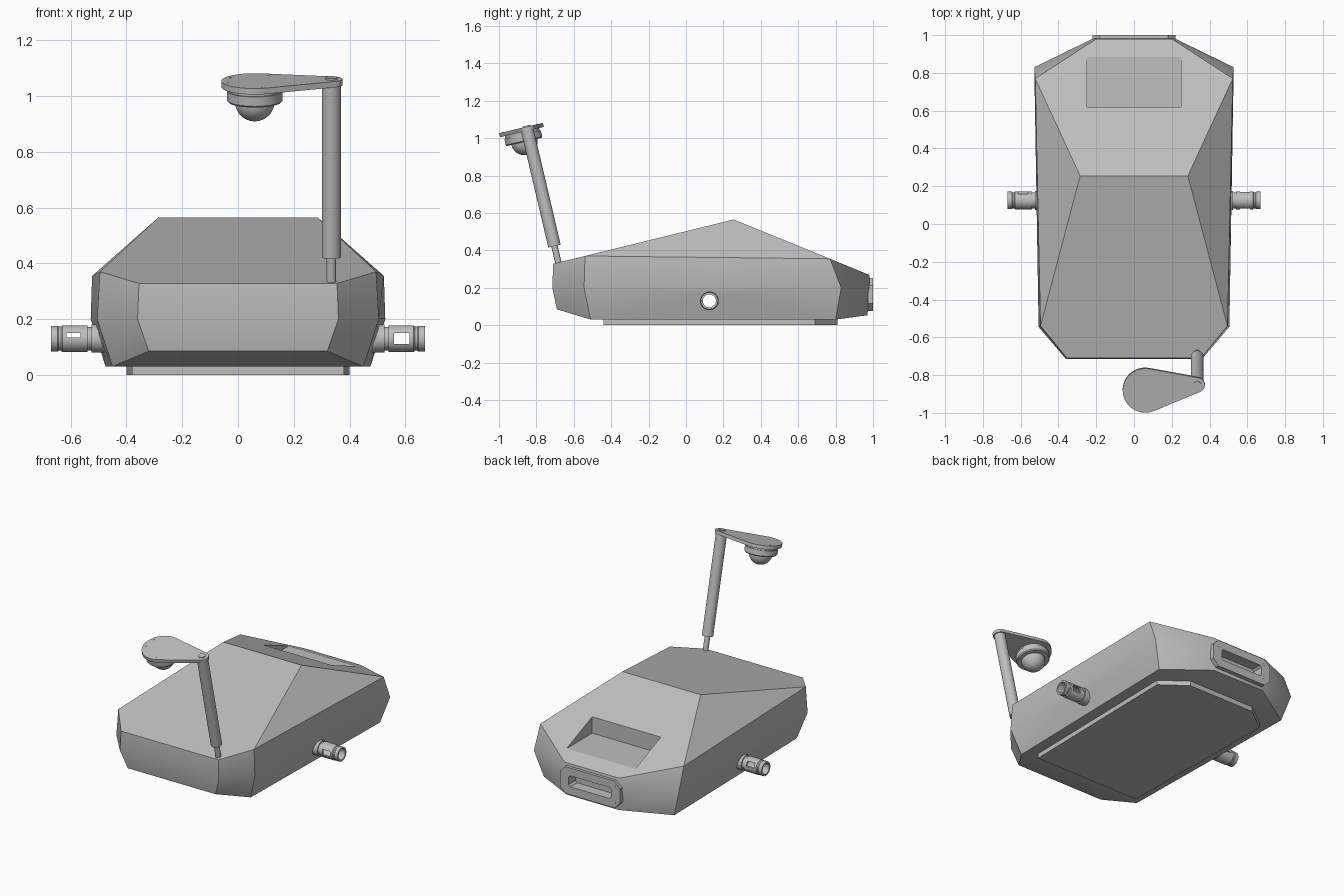
import bpy, bmesh, math
from mathutils import Matrix, Vector

if "Cube" in bpy.data.objects:
    bpy.data.objects.remove(bpy.data.objects["Cube"])

grey = bpy.data.materials.new("mid_grey")
grey.diffuse_color = (0.52, 0.52, 0.52, 1)
grey.use_nodes = True
grey.node_tree.nodes["Principled BSDF"].inputs["Base Color"].default_value = grey.diffuse_color


def finish(name, bm, matrix=Matrix(), angle=30):
    bmesh.ops.remove_doubles(bm, verts=bm.verts, dist=1e-5)
    bmesh.ops.transform(bm, matrix=matrix, verts=bm.verts)
    bmesh.ops.recalc_face_normals(bm, faces=bm.faces)
    mesh = bpy.data.meshes.new(name)
    bm.to_mesh(mesh)
    bm.free()
    mesh.materials.append(grey)
    obj = bpy.data.objects.new(name, mesh)
    bpy.context.collection.objects.link(obj)
    smooth(obj, angle)
    return obj


def smooth(obj, angle=30):
    bpy.ops.object.select_all(action='DESELECT')
    obj.select_set(True)
    bpy.context.view_layer.objects.active = obj
    bpy.ops.object.shade_smooth_by_angle(angle=math.radians(angle))


def prism(name, pts, z0, z1, matrix=Matrix()):
    """Outline in local xy, extruded from z0 to z1."""
    bm = bmesh.new()
    lo = [bm.verts.new((x, y, z0)) for x, y in pts]
    hi = [bm.verts.new((x, y, z1)) for x, y in pts]
    bm.faces.new(lo)
    bm.faces.new(hi)
    for i in range(len(pts)):
        j = (i + 1) % len(pts)
        bm.faces.new((lo[i], lo[j], hi[j], hi[i]))
    return finish(name, bm, matrix)


def box(name, x, y, z):
    return prism(name, [(x[0], y[0]), (x[1], y[0]), (x[1], y[1]), (x[0], y[1])], *z)


def lathe(name, profile, matrix=Matrix(), closed=False, steps=40):
    """Profile of (radius, height) turned about local z."""
    bm = bmesh.new()
    vs = [bm.verts.new((r, 0, z)) for r, z in profile]
    es = [bm.edges.new(p) for p in zip(vs, vs[1:])]
    if closed:
        es.append(bm.edges.new((vs[-1], vs[0])))
    bmesh.ops.spin(bm, geom=vs + es, axis=(0, 0, 1), cent=(0, 0, 0),
                   angle=2 * math.pi, steps=steps, use_merge=True)
    return finish(name, bm, matrix)


def cut(obj, *cutters):
    """Subtract the cutters and bake the result."""
    for c in cutters:
        m = obj.modifiers.new("cut", 'BOOLEAN')
        m.operation, m.solver, m.object = 'DIFFERENCE', 'EXACT', c
    bpy.context.view_layer.update()
    baked = bpy.data.meshes.new_from_object(
        obj.evaluated_get(bpy.context.evaluated_depsgraph_get()))
    obj.modifiers.clear()
    obj.data = baked
    smooth(obj)


def remove(*objs):
    for o in objs:
        bpy.data.objects.remove(o)


# Faceted hull: three octagonal rings and a ridge
# (each ring: front, front corner, back corner, back on the right half)
rings = [
    [(.32, -.69, .085), (.45, -.51, .03), (.475, .80, .03), (.19, .97, .053)],
    [(.36, -.715, .2), (.505, -.545, .2), (.528, .83, .2), (.21, .985, .2)],
    [(.355, -.71, .328), (.495, -.54, .37), (.523, .77, .355), (.20, .98, .269)],
]
bm = bmesh.new()
loops = []
for half in rings:
    full = half + [(-x, y, z) for x, y, z in reversed(half)]
    loops.append([bm.verts.new(p) for p in full])
for a, b in zip(loops, loops[1:]):
    for i in range(8):
        j = (i + 1) % 8
        bm.faces.new((a[i], a[j], b[j], b[i]))
ridge_r, ridge_l = [bm.verts.new((s * .285, .255, .565)) for s in (1, -1)]
b, t = loops[0], loops[2]
for f in ((b[0], b[1], b[6], b[7]), (b[1], b[2], b[5], b[6]), (b[2], b[3], b[4], b[5]),
          (ridge_l, ridge_r, t[1], t[0], t[7], t[6]),
          (ridge_r, ridge_l, t[5], t[4], t[3], t[2]),
          (ridge_r, t[1], t[2]), (ridge_l, t[5], t[6])):
    bm.faces.new(f)
hull = finish("hull", bm)

# Rear handle plate
to_back = Matrix.Rotation(math.pi / 2, 4, 'X')


def chamfered(w, z0, z1, c):
    return [(-w + c, z0), (w - c, z0), (w, z0 + c), (w, z1 - c),
            (w - c, z1), (-w + c, z1), (-w, z1 - c), (-w, z0 + c)]


plate = prism("rear_plate", chamfered(.22, .075, .252, .04), -1.0, -.972, to_back)

# Openings: rear recess, rear slot, through bore
recess = box("recess_cutter", (-.25, .25), (.62, .95), (.308, .6))
slot = prism("slot_cutter", chamfered(.155, .128, .2, .012), -1.1, -.93, to_back)
bore = lathe("bore_cutter", [(0, -.7), (.036, -.7), (.036, .7), (0, .7)],
             Matrix.Translation((0, .125, .13)) @ Matrix.Rotation(math.pi / 2, 4, 'Y'))
cut(hull, recess, slot, bore)
cut(plate, slot)
remove(recess, slot, bore)

# Rear plate bolts
for i, (x, z) in enumerate([(sx * .18, zz) for sx in (1, -1) for zz in (.112, .215)]):
    lathe(f"plate_bolt_{i}", [(0, 0), (.009, 0), (.009, .002), (0, .002)],
          Matrix.Translation((x, .9985, z)) @ Matrix.Rotation(-math.pi / 2, 4, 'X'), steps=12)

# Base pad under the hull
prism("base_pad", [(-.38, -.44), (.38, -.44), (.4, .69), (.24, .81), (-.24, .81), (-.4, .69)],
      0, .032)

# Hollow side pipes with windows
pipe = [(.035, .45), (.05, .45), (.05, .525), (.042, .525), (.042, .54), (.048, .54),
        (.048, .63), (.043, .635), (.043, .643), (.046, .647), (.046, .67), (.035, .67)]
pipes = []
for side, s in (("right", 1), ("left", -1)):
    m = Matrix.Translation((0, .125, .13)) @ Matrix.Rotation(s * math.pi / 2, 4, 'Y')
    pipes.append(lathe(side + "_pipe", pipe, m, closed=True))
window = box("window_cutter", (.56, .615), (0, .25), (.11, .15))
front_slot = box("front_slot_cutter", (-.615, -.565), (0, .125), (.135, .15))
back_slot = box("back_slot_cutter", (-.615, -.56), (.13, .25), (.135, .165))
cut(pipes[0], window)
cut(pipes[1], front_slot, back_slot)
remove(window, front_slot, back_slot)

# Leaning mast, in a tilted frame centred on the camera arm
tilt = Matrix.Translation((.06, -.882, 1.054)) @ Matrix.Rotation(math.radians(13.2), 4, 'X')
mast = tilt @ Matrix.Translation((.275, .03, 0))
lathe("mast_tube", [(0, -.655), (.034, -.655), (.034, -.018), (0, -.018)], mast)
lathe("mast_rod", [(0, -.77), (.017, -.77), (.017, -.64), (0, -.64)], mast)
lathe("mast_cap", [(0, -.01), (.021, -.01), (.021, .006), (0, .006)], mast)

# Teardrop camera arm
end = Vector((.275, .03))
aim = math.atan2(end.y, end.x)
span = math.acos((.12 - .04) / end.length)
outline = []
for cx, cy, r, a0, a1 in ((0, 0, .12, span, 2 * math.pi - span), (end.x, end.y, .04, -span, span)):
    for i in range(25):
        a = aim + a0 + (a1 - a0) * i / 24
        outline.append((cx + r * math.cos(a), cy + r * math.sin(a)))
prism("camera_arm", outline, -.022, 0, tilt)

# Arm screws
for i, deg in enumerate((60, 150, 195, 285)):
    a = math.radians(deg)
    lathe(f"arm_screw_{i}", [(0, -.002), (.004, -.002), (.004, .001), (0, .001)],
          tilt @ Matrix.Translation((.1 * math.cos(a), .1 * math.sin(a), 0)), steps=8)

# Dome camera
lathe("camera_housing", [(0, -.02), (.094, -.02), (.094, -.036), (.1, -.036), (.1, -.07),
                         (.095, -.076), (0, -.076)], tilt)
dome = [(.071 * math.cos(i * math.pi / 24), -.076 - .071 * math.sin(i * math.pi / 24))
        for i in range(12)] + [(0, -.147)]
lathe("camera_dome", [(0, -.07), (.071, -.07)] + dome, tilt)
